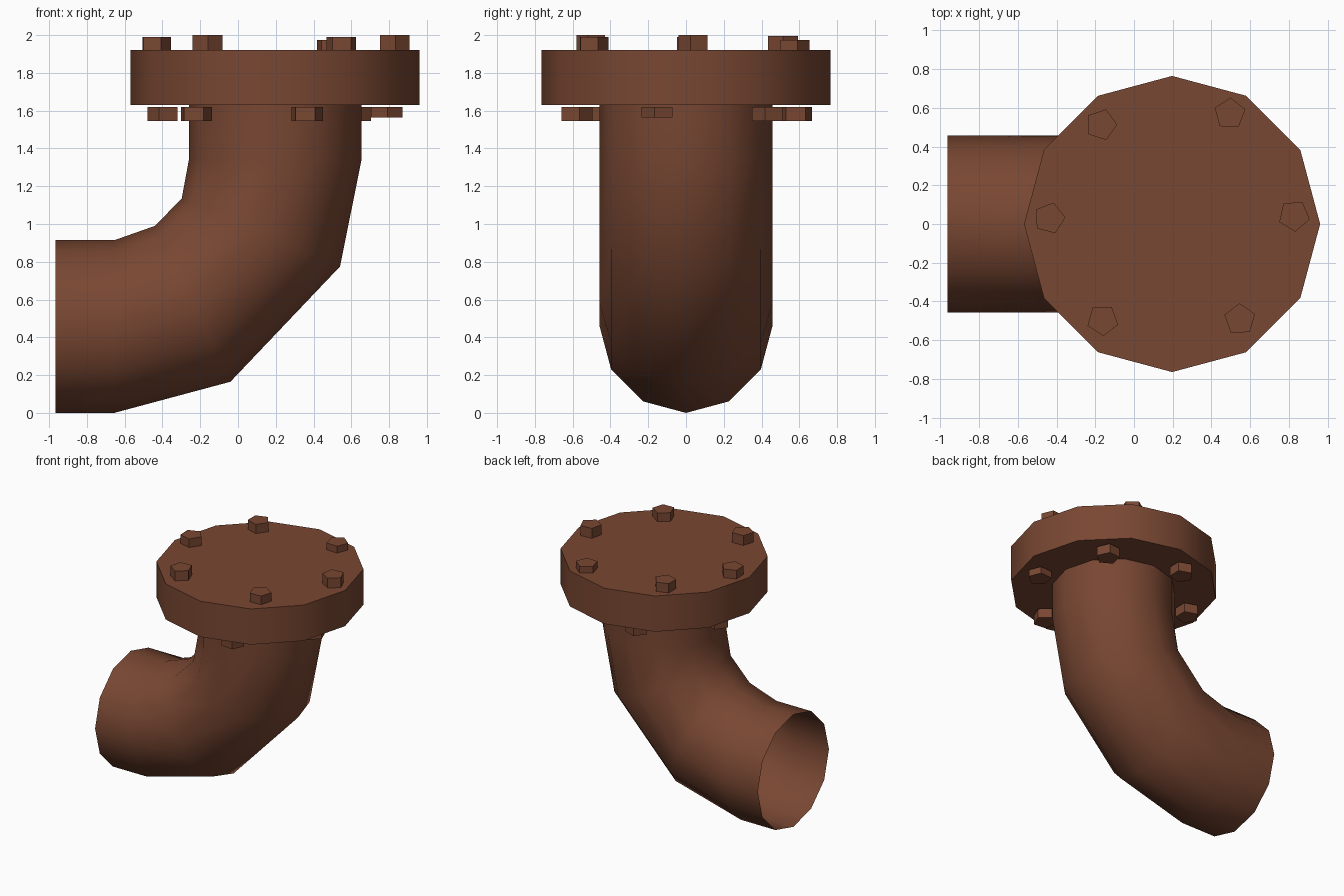
import bpy, bmesh, math
from mathutils import Vector

if "Cube" in bpy.data.objects:
    bpy.data.objects.remove(bpy.data.objects["Cube"])

rust = bpy.data.materials.new("rusty brown")
rust.use_nodes = True
rust.diffuse_color = (0.19, 0.063, 0.032, 1)
rust.node_tree.nodes["Principled BSDF"].inputs["Base Color"].default_value = rust.diffuse_color

AXIS = 0.197      # x of the upright pipe and flange
PIPE_R = 0.457
SIDES = 12


def add_object(name, bm, smooth=False):
    bmesh.ops.recalc_face_normals(bm, faces=bm.faces)
    mesh = bpy.data.meshes.new(name)
    bm.to_mesh(mesh)
    bm.free()
    mesh.materials.append(rust)
    obj = bpy.data.objects.new(name, mesh)
    bpy.context.collection.objects.link(obj)
    if smooth:
        bpy.ops.object.select_all(action='DESELECT')
        obj.select_set(True)
        bpy.context.view_layer.objects.active = obj
        bpy.ops.object.shade_smooth_by_angle(angle=math.radians(50))
    return obj


def prism(name, sides, radius, x, y, bottom, top, turn=0, smooth=False):
    """Upright prism with one corner pointing at the angle turn."""
    bm = bmesh.new()
    ring = []
    for i in range(sides):
        a = math.radians(turn) + math.tau * i / sides
        ring.append(bm.verts.new((x + radius * math.cos(a), y + radius * math.sin(a), bottom)))
    base = bm.faces.new(ring)
    side = bmesh.ops.extrude_face_region(bm, geom=[base], use_keep_orig=True)
    moved = [v for v in side["geom"] if isinstance(v, bmesh.types.BMVert)]
    bmesh.ops.translate(bm, verts=moved, vec=(0, 0, top - bottom))
    return add_object(name, bm, smooth)


# Elbow pipe: each section is its outer and inner point (x, z) on the bend
sections = [
    ((-0.965, 0.0), (-0.965, 0.914)),
    ((-0.655, 0.0), (-0.655, 0.914)),
    ((-0.04, 0.165), (-0.44, 0.99)),
    ((0.54, 0.775), (-0.298, 1.135)),
    ((0.654, 1.34), (-0.26, 1.34)),
    ((0.654, 1.635), (-0.26, 1.635)),
]
bm = bmesh.new()
rings = []
for outer, inner in sections:
    o, n = Vector((outer[0], 0, outer[1])), Vector((inner[0], 0, inner[1]))
    mid, half = (o + n) / 2, (o - n) / 2
    ring = []
    for i in range(SIDES):
        a = math.tau * i / SIDES
        ring.append(bm.verts.new(mid + half * math.cos(a) + Vector((0, PIPE_R * math.sin(a), 0))))
    rings.append(ring)
for lower, upper in zip(rings, rings[1:]):
    for i in range(SIDES):
        j = (i + 1) % SIDES
        bm.faces.new((lower[i], lower[j], upper[j], upper[i]))
add_object("elbow_pipe", bm, smooth=True)

# Flange closing the upright end
prism("flange", SIDES, 0.765, AXIS, 0, 1.63, 1.92, smooth=True)

# Bolt heads on top, set slightly unevenly: x, y, top, turn
bolts = [
    (0.827, 0.043, 2.0, -85),
    (0.495, 0.57, 1.975, 87),
    (-0.17, 0.513, 1.995, 0),
    (-0.437, 0.03, 1.99, 3),
    (-0.162, -0.497, 2.0, -88),
    (0.547, -0.493, 1.99, 92),
]
for i, (x, y, top, turn) in enumerate(bolts):
    prism(f"bolt_head_{i + 1}", 5, 0.083, x, y, 1.915, top, turn)

# Nuts under the flange, turned a little from the bolt heads
for i in range(6):
    deg = -14 + 60 * i
    a = math.radians(deg)
    bottom = 1.565 if i == 0 else 1.545
    prism(f"nut_{i + 1}", 5, 0.088, AXIS + 0.606 * math.cos(a), 0.606 * math.sin(a),
          bottom, 1.62, deg + 14 * (i % 2))
